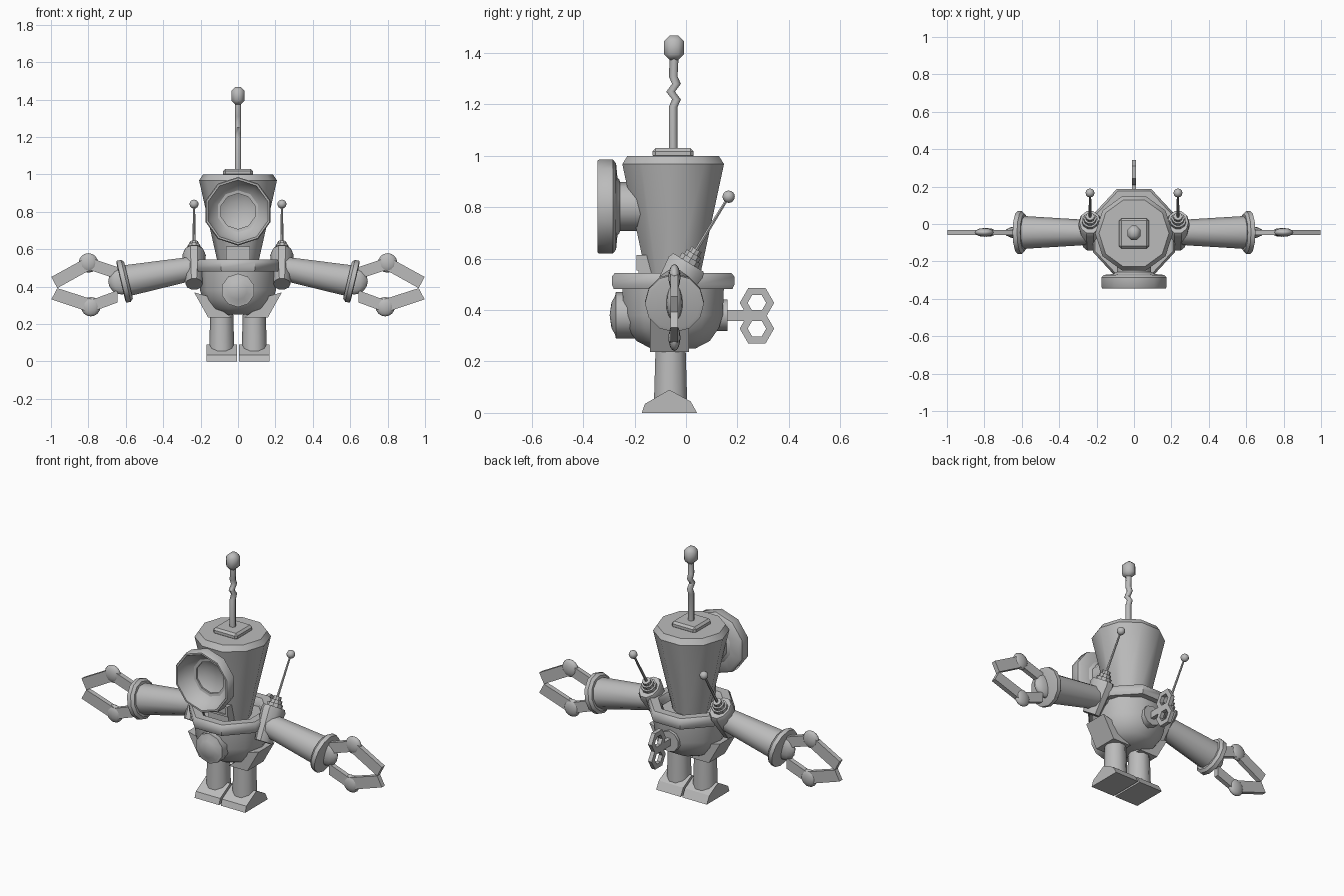
import bpy, bmesh, math
from mathutils import Vector, Matrix

cube = bpy.data.objects.get("Cube")
if cube:
    bpy.data.objects.remove(cube, do_unlink=True)

grey = bpy.data.materials.new("plain_grey")
grey.use_nodes = True
TONE = (0.5, 0.5, 0.5, 1)
grey.diffuse_color = TONE
grey.node_tree.nodes["Principled BSDF"].inputs["Base Color"].default_value = TONE
CY = -0.05   # depth of the body axis


def finish(name, bm, smooth=40):
    bmesh.ops.remove_doubles(bm, verts=bm.verts, dist=0.0002)
    bmesh.ops.recalc_face_normals(bm, faces=bm.faces)
    mesh = bpy.data.meshes.new(name)
    bm.to_mesh(mesh)
    bm.free()
    mesh.materials.append(grey)
    ob = bpy.data.objects.new(name, mesh)
    bpy.context.collection.objects.link(ob)
    bpy.ops.object.select_all(action='DESELECT')
    ob.select_set(True)
    bpy.context.view_layer.objects.active = ob
    if smooth:
        bpy.ops.object.shade_smooth_by_angle(angle=math.radians(smooth))
    return ob


def lathe(name, profile, loc, axis=(0, 0, 1), sides=10, phase=0, scale=(1, 1, 1),
          ring=False, smooth=40):
    """Turn (radius, height) points around an axis; ring closes the profile."""
    turn = Matrix() if axis == (0, 0, 1) else Vector(axis).to_track_quat('Z', 'Y').to_matrix().to_4x4()
    place = Matrix.Translation(loc) @ turn @ Matrix.Diagonal((*scale, 1))
    bm = bmesh.new()
    rows = []
    for r, h in profile:
        angles = [math.radians(phase) + math.tau * i / sides for i in range(sides)]
        rows.append([bm.verts.new(place @ Vector((r * math.cos(a), r * math.sin(a), h))) for a in angles])
    pairs = list(zip(rows, rows[1:])) + ([(rows[-1], rows[0])] if ring else [])
    for low, high in pairs:
        for i in range(sides):
            j = (i + 1) % sides
            bm.faces.new((low[i], low[j], high[j], high[i]))
    return finish(name, bm, smooth)


def prism(name, points, axis, start, end):
    """Extrude an outline: (y, z) points along x, or (x, z) points along y."""
    bm = bmesh.new()
    spot = (lambda p, d: (d, p[0], p[1])) if axis == 'X' else (lambda p, d: (p[0], d, p[1]))
    a = [bm.verts.new(spot(p, start)) for p in points]
    b = [bm.verts.new(spot(p, end)) for p in points]
    bm.faces.new(a)
    bm.faces.new(b)
    for i in range(len(a)):
        j = (i + 1) % len(a)
        bm.faces.new((a[i], a[j], b[j], b[i]))
    return finish(name, bm, 0)


def box(name, size, loc, bevel=0, smooth=0):
    bm = bmesh.new()
    bmesh.ops.create_cube(bm, size=1, matrix=Matrix.Translation(loc) @ Matrix.Diagonal((*size, 1)))
    if bevel:
        bmesh.ops.bevel(bm, geom=bm.edges[:], offset=bevel, segments=1, affect='EDGES')
    return finish(name, bm, smooth)


def ball(name, radius, loc, scale=(1, 1, 1), sides=12):
    bm = bmesh.new()
    bmesh.ops.create_uvsphere(bm, u_segments=sides, v_segments=8, radius=radius,
                              matrix=Matrix.Translation(loc) @ Matrix.Diagonal((*scale, 1)))
    return finish(name, bm, 60)


# Body bowl, collar and head
lathe("body", [(0, .25), (.09, .25), (.15, .28), (.187, .33), (.203, .38), (.208, .5), (0, .5)],
      (0, CY, 0))
lathe("collar", [(.25, .482), (.258, .5), (.258, .53), (.245, .545), (.195, .545), (.175, .52), (.175, .482)],
      (0, CY, 0), sides=8, phase=22.5, scale=(.925, 1, 1), ring=True)
lathe("head", [(0, .49), (.1, .49), (.208, .968), (.187, 1.0), (0, 1.0)], (0, CY, 0))

# Concave face dish on a short neck
lathe("face_dish", [(0, 0), (.095, 0), (.095, .105), (.168, .112), (.183, .125), (.183, .178), (.178, .185),
                    (.168, .185), (.15, .14), (.105, .1), (.055, .08), (0, .073)],
      (0, -.16, .803), (0, -1, 0), phase=90)

# Chest box with a recessed front
box("chest_box", (.13, .06, .1), (0, -.155, .565))
for x, z, w, h in ((0, .609, .13, .012), (0, .56, .13, .012), (.058, .585, .014, .04), (-.058, .585, .014, .04)):
    box("chest_box_frame", (w, .012, h), (x, -.187, z))

# Belly button
lathe("belly_button", [(0, 0), (.09, 0), (.09, .075), (.075, .078), (.05, .092), (0, .099)],
      (0, -.198, .38), (0, -1, 0), phase=90)

# Top antenna with a kinked rod
box("antenna_base", (.16, .16, .04), (0, CY, 1.01), .012)
rod = bmesh.new()
rows = []
for z, dy in ((1.0, 0), (1.19, 0), (1.22, .013), (1.25, -.01), (1.28, .013), (1.31, 0), (1.4, .005)):
    rows.append([rod.verts.new((.017 * math.cos(math.tau * i / 8), CY + dy + .017 * math.sin(math.tau * i / 8), z))
                 for i in range(8)])
for low, high in zip(rows, rows[1:]):
    for i in range(8):
        rod.faces.new((low[i], low[(i + 1) % 8], high[(i + 1) % 8], high[i]))
finish("antenna_rod", rod, 60)
box("antenna_knob", (.07, .078, .095), (0, CY + .003, 1.421), .022, 60)

# Wind-up key on the back
lathe("key_socket", [(0, 0), (.062, 0), (.062, .06), (0, .06)], (0, .102, .38), (0, 1, 0), phase=90)
box("key_shaft", (.024, .1, .042), (0, .19, .379))
for z in (.428, .328):
    lathe("key_loop", [(.067, -.012), (.067, .012), (.036, .012), (.036, -.012)],
          (0, .276, z), (1, 0, 0), sides=6, ring=True, smooth=0)
box("key_bridge", (.024, .075, .042), (0, .262, .379))

for side, s in (("left", 1), ("right", -1)):
    # Leg, foot and flared hip plate
    lathe(side + "_leg", [(0, .04), (.068, .04), (.06, .3), (0, .3)], (s * .087, -.06, 0))
    prism(side + "_foot", [(-.172, 0), (-.16, .035), (-.065, .09), (.018, .045), (.043, 0)], 'X',
          s * .006, s * .168)
    prism(side + "_hip", [(s * x, z) for x, z in
                          ((.035, .236), (.16, .236), (.235, .37), (.165, .35), (.11, .29))],
          'Y', -.14, .012)

    # Shoulder cup leaning back, with stepped mount and whip aerial
    up = (0, .52, .854)
    top = Vector((s * .235, .01, .585))
    lathe(side + "_shoulder", [(0, -.2), (.046, -.2), (.063, -.02), (.056, 0), (0, 0)],
          top, up, scale=(1, 1.3, 1))
    lathe(side + "_aerial_mount", [(0, -.01), (.044, -.01), (.044, .02), (.034, .02), (.034, .04),
                                   (.024, .04), (.024, .06), (0, .06)], top, up, smooth=30)
    lathe(side + "_aerial", [(0, .05), (.008, .05), (.006, .29), (0, .29)], top, up, sides=6)
    ball(side + "_aerial_tip", .024, top + Vector(up) * .3)

    # Arm cone and wrist flange
    out = (s * .973, 0, -.18)
    root = Vector((s * .2, -.045, .505))
    lathe(side + "_arm", [(0, 0), (.062, 0), (.07, .1), (.088, .4), (0, .4)], root, out)
    lathe(side + "_wrist_flange", [(0, -.02), (.1, -.02), (.115, -.006), (.115, .018), (.1, .022), (0, .022)],
          (s * .605, -.045, .43), (s * .973, 0, -.23), sides=12)

    # Claw: flat wrist hub, knuckles and bars
    ball(side + "_claw_hub", .072, (s * .622, -.045, .43), (1, .45, 1))
    for name, knuckle, flip in (("upper", (.8, .527), 1), ("lower", (.787, .293), -1)):
        kx, kz = knuckle
        ball(f"{side}_{name}_knuckle", .052, (s * kx, -.045, kz), (1, .45, 1))
        inner = [(.645, .41 + flip * .03), (.645, .41 + flip * .095), (kx, kz + flip * .03), (kx, kz - flip * .035)]
        outer = [(.966, .392), (kx - .005, kz - flip * .04), (kx + .01, kz + flip * .028),
                 (.998, .392 + flip * .06)]
        for part, pts in (("inner_bar", inner), ("finger", outer)):
            prism(f"{side}_{name}_{part}", [(s * x, z) for x, z in pts], 'Y', -.06, -.032)
